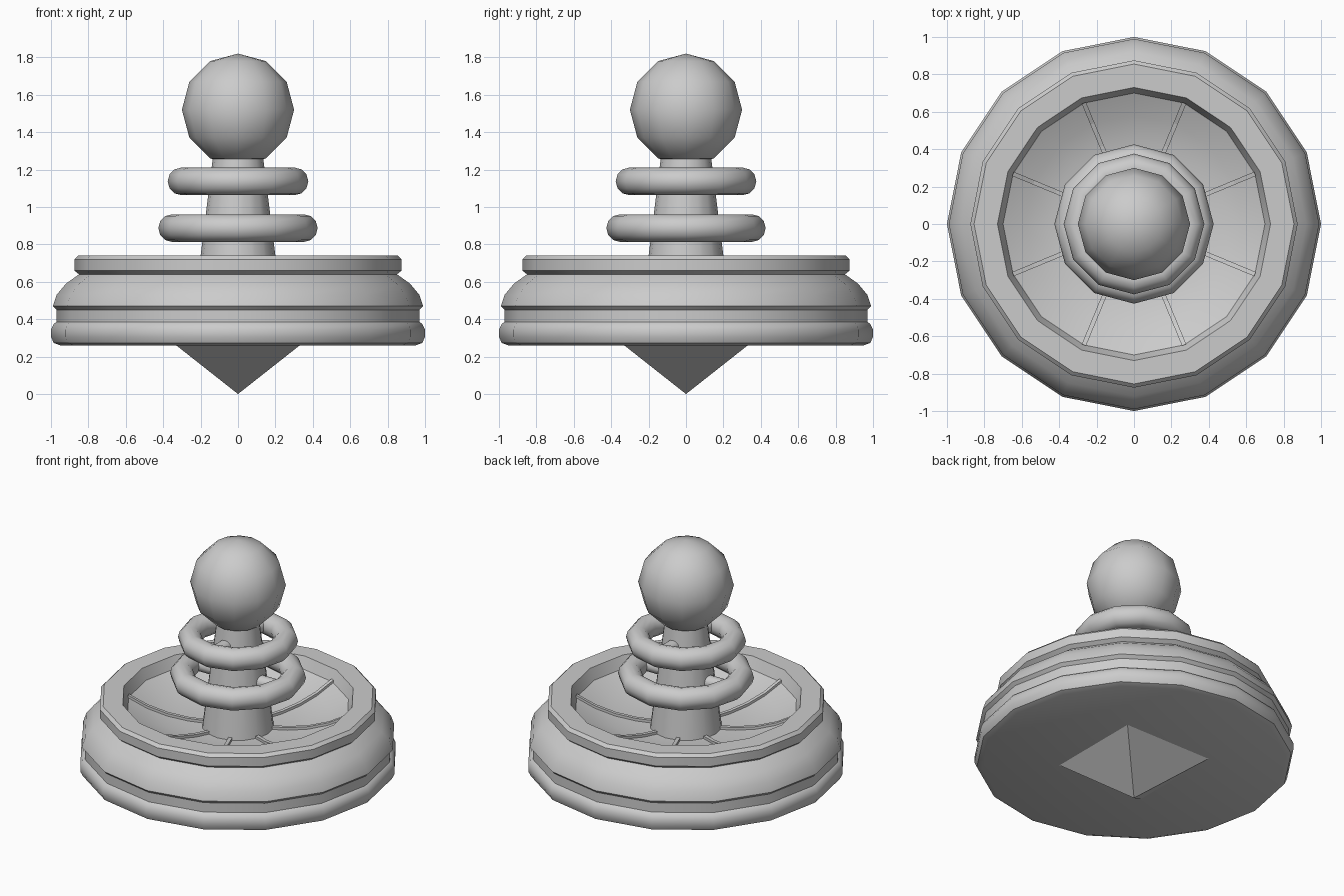
import bpy, bmesh, math
from mathutils import Matrix

cube = bpy.data.objects.get("Cube")
if cube:
    bpy.data.objects.remove(cube)

grey = bpy.data.materials.new("plain_grey")
grey.use_nodes = True
colour = (0.6, 0.6, 0.6, 1)
grey.diffuse_color = colour
grey.node_tree.nodes["Principled BSDF"].inputs["Base Color"].default_value = colour


def finish(obj, name, smooth=True):
    obj.name = name
    obj.data.name = name
    obj.data.materials.clear()
    obj.data.materials.append(grey)
    if smooth:
        bpy.ops.object.select_all(action="DESELECT")
        obj.select_set(True)
        bpy.context.view_layer.objects.active = obj
        bpy.ops.object.shade_smooth_by_angle(angle=math.radians(36))
    return obj


def from_bmesh(bm, name, smooth=True):
    bmesh.ops.recalc_face_normals(bm, faces=bm.faces)
    mesh = bpy.data.meshes.new(name)
    bm.to_mesh(mesh)
    bm.free()
    obj = bpy.data.objects.new(name, mesh)
    bpy.context.collection.objects.link(obj)
    return finish(obj, name, smooth)


def lathe(name, profile, sides):
    """Spin a profile that starts and ends on the axis."""
    bm = bmesh.new()
    verts = [bm.verts.new((r, 0, z)) for r, z in profile]
    edges = [bm.edges.new(pair) for pair in zip(verts, verts[1:])]
    bmesh.ops.spin(bm, geom=verts + edges, cent=(0, 0, 0), axis=(0, 0, 1),
                   angle=math.tau, steps=sides)
    bmesh.ops.remove_doubles(bm, verts=bm.verts, dist=0.0005)
    return from_bmesh(bm, name)


# Hollow dish, from the underside round the rim and down to the floor
floor = [(0.70, 0.665), (0.58, 0.605), (0.45, 0.565), (0.32, 0.545), (0.2, 0.54)]
rim = [(0, 0.26), (0.95, 0.26), (0.985, 0.273), (1.0, 0.305), (1.0, 0.345),
       (0.985, 0.375), (0.97, 0.385), (0.97, 0.45), (0.99, 0.47), (0.97, 0.53),
       (0.92, 0.59), (0.85, 0.64), (0.875, 0.66), (0.875, 0.72), (0.855, 0.74),
       (0.73, 0.74)]
lathe("dish", rim + floor + [(0, 0.54)], 16)

# Thin ribs that follow the floor
for i in range(8):
    bm = bmesh.new()
    outline = [(r, z + 0.018) for r, z in floor] + [(r, z - 0.02) for r, z in reversed(floor)]
    face = bm.faces.new([bm.verts.new((r, -0.012, z)) for r, z in outline])
    side = bmesh.ops.extrude_face_region(bm, geom=[face])
    moved = [v for v in side["geom"] if isinstance(v, bmesh.types.BMVert)]
    bmesh.ops.translate(bm, verts=moved, vec=(0, 0.024, 0))
    turn = Matrix.Rotation(math.tau * (i + 0.5) / 8, 3, "Z")
    bmesh.ops.rotate(bm, verts=bm.verts, cent=(0, 0, 0), matrix=turn)
    from_bmesh(bm, f"floor_rib_{i + 1}", smooth=False)

# Tapered post and ball on top
lathe("post", [(0, 0.5), (0.23, 0.5), (0.13, 1.3), (0, 1.3)], 16)
bpy.ops.mesh.primitive_uv_sphere_add(segments=12, ring_count=6, radius=0.3,
                                     location=(0, 0, 1.52))
finish(bpy.context.object, "top_ball")

# Square point underneath
bpy.ops.mesh.primitive_cone_add(vertices=4, radius1=0.33 * math.sqrt(2), depth=0.26,
                                location=(0, 0, 0.13),
                                rotation=(math.pi, 0, math.pi / 4))
finish(bpy.context.object, "bottom_point", smooth=False)

# Rings, each held by a rod through the post
for name, radius, z, angle in (("lower", 0.352, 0.887, 0),
                               ("upper", 0.302, 1.137, math.pi / 2)):
    bpy.ops.mesh.primitive_torus_add(major_segments=12, minor_segments=12,
                                     major_radius=radius, minor_radius=0.074,
                                     location=(0, 0, z))
    finish(bpy.context.object, name + "_ring")
    bpy.ops.mesh.primitive_cylinder_add(vertices=12, radius=0.045, depth=2 * radius,
                                        location=(0, 0, z),
                                        rotation=(0, math.pi / 2, angle))
    finish(bpy.context.object, name + "_ring_rod")
